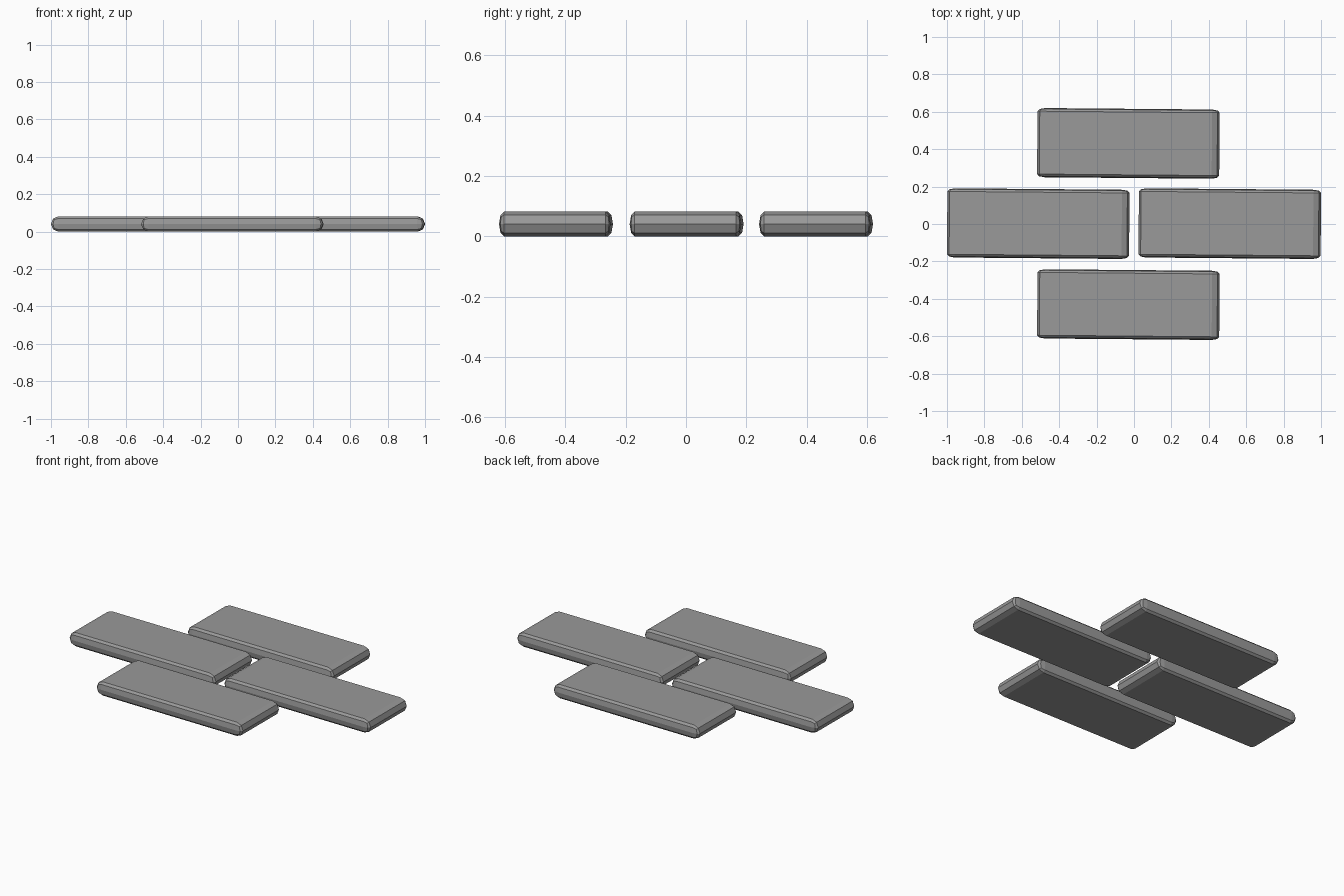
import bpy, bmesh, math
from mathutils import Matrix

if "Cube" in bpy.data.objects:
    bpy.data.objects.remove(bpy.data.objects["Cube"])

LENGTH, WIDTH, HEIGHT = 0.974, 0.37, 0.082
EDGE = HEIGHT / 2 - 0.0005   # rounding takes the full half height
SQUASH = 0.42                # rounding is narrower across the width

stone = bpy.data.materials.new("dark_stone")
stone.diffuse_color = (0.32, 0.32, 0.32, 1)
stone.use_nodes = True
stone.node_tree.nodes["Principled BSDF"].inputs["Base Color"].default_value = stone.diffuse_color


def paving_brick(name, x, y):
    bm = bmesh.new()
    bmesh.ops.create_cube(bm, size=1)
    bmesh.ops.scale(bm, vec=(LENGTH, WIDTH / SQUASH, HEIGHT), verts=bm.verts)
    bmesh.ops.bevel(bm, geom=bm.edges[:], offset=EDGE, offset_type='OFFSET',
                    segments=2, profile=0.5, affect='EDGES')
    bmesh.ops.remove_doubles(bm, verts=bm.verts, dist=0.003)
    bmesh.ops.scale(bm, vec=(1, SQUASH, 1), verts=bm.verts)
    # each brick is laid very slightly askew
    bmesh.ops.rotate(bm, verts=bm.verts, cent=(0, 0, 0),
                     matrix=Matrix.Rotation(math.radians(-0.5), 3, 'Z'))
    bmesh.ops.recalc_face_normals(bm, faces=bm.faces)
    mesh = bpy.data.meshes.new(name)
    bm.to_mesh(mesh)
    bm.free()
    mesh.materials.append(stone)
    obj = bpy.data.objects.new(name, mesh)
    obj.location = (x, y, HEIGHT / 2)
    bpy.context.collection.objects.link(obj)


# staggered layout: one, two, one
for name, x, y in [("brick_back", -0.03, 0.431),
                   ("brick_left", -0.512, 0.002),
                   ("brick_right", 0.512, 0.002),
                   ("brick_front", -0.03, -0.431)]:
    paving_brick(name, x, y)
